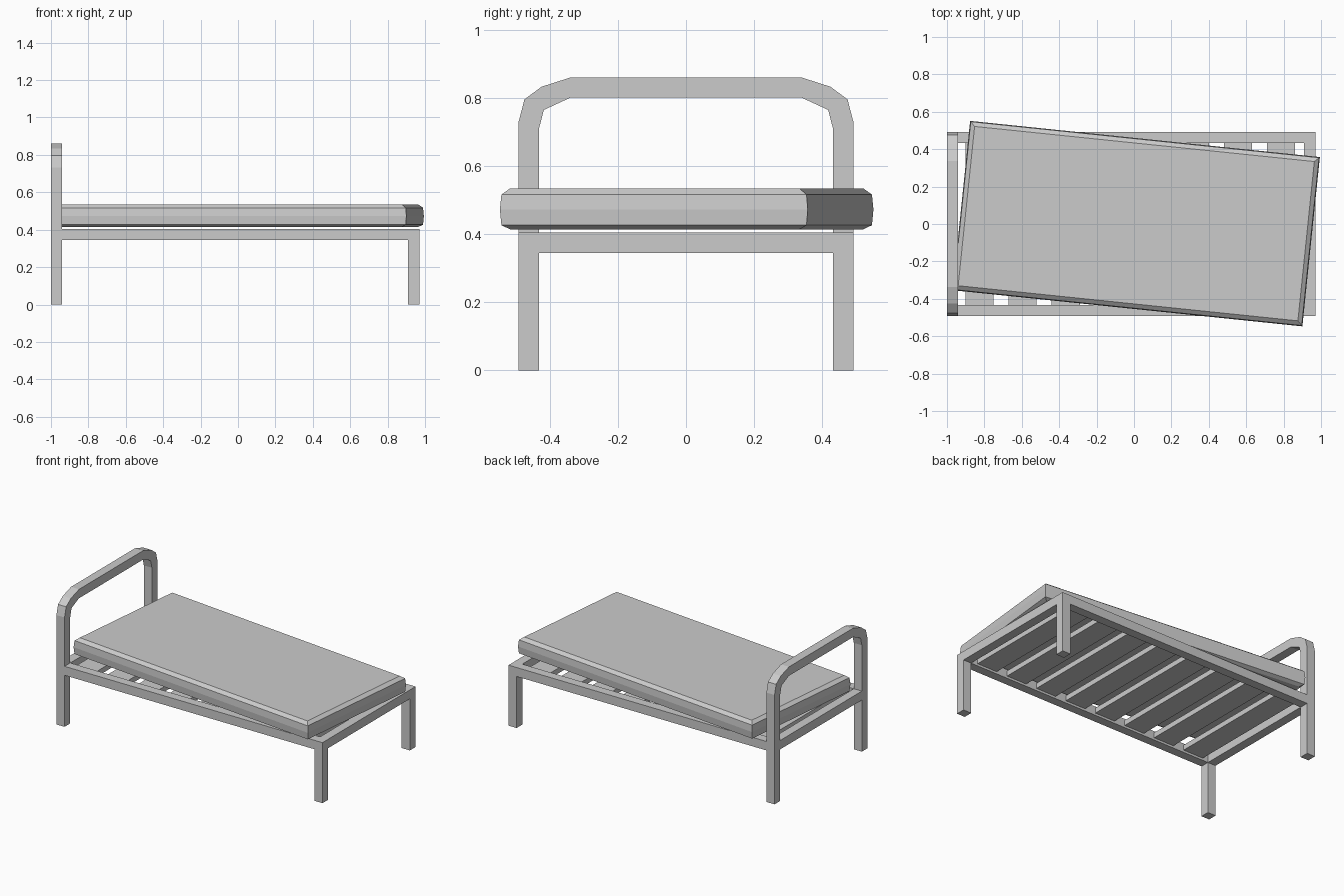
import bpy, bmesh, math
from mathutils import Matrix, Vector

if "Cube" in bpy.data.objects:
    bpy.data.objects.remove(bpy.data.objects["Cube"])

grey = bpy.data.materials.new("plain_grey")
grey.use_nodes = True
GREY = (0.6, 0.6, 0.6, 1)
grey.diffuse_color = GREY
grey.node_tree.nodes["Principled BSDF"].inputs["Base Color"].default_value = GREY


def finish(name, bm):
    bmesh.ops.recalc_face_normals(bm, faces=bm.faces)
    mesh = bpy.data.meshes.new(name)
    bm.to_mesh(mesh)
    bm.free()
    mesh.materials.append(grey)
    obj = bpy.data.objects.new(name, mesh)
    bpy.context.collection.objects.link(obj)
    return obj


def box(name, x, y, z):
    """Box from (min, max) ranges."""
    bm = bmesh.new()
    size = Vector((x[1] - x[0], y[1] - y[0], z[1] - z[0]))
    centre = Vector((sum(x), sum(y), sum(z))) / 2
    place = Matrix.Translation(centre) @ Matrix.Diagonal(size).to_4x4()
    bmesh.ops.create_cube(bm, size=1, matrix=place)
    return finish(name, bm)


def mirrored(points):
    return [(-y, z) for y, z in reversed(points)]


OUT, IN = 0.492, 0.432      # frame half widths
BACK, FOOT = -1.0, 0.97     # frame ends
TUBE = 0.06
RAIL = (0.345, 0.405)

# Headboard: bent square tube with both legs, facing along x
outer = [(-OUT, 0), (-OUT, 0.732), (-0.475, 0.797), (-0.425, 0.834), (-0.338, 0.862)]
inner = [(-0.34, 0.802), (-0.418, 0.766), (-IN, 0.712), (-IN, 0)]
outline = outer + mirrored(outer) + mirrored(inner) + inner
bm = bmesh.new()
face = bm.faces.new([bm.verts.new((BACK, y, z)) for y, z in outline])
tube = bmesh.ops.extrude_face_region(bm, geom=[face])
moved = [v for v in tube["geom"] if isinstance(v, bmesh.types.BMVert)]
bmesh.ops.translate(bm, vec=(TUBE, 0, 0), verts=moved)
# The extrusion keeps the starting face, so the tube is closed at both ends
finish("headboard", bm)

# Foot legs and side rails
for side, s in (("left", 1), ("right", -1)):
    y = sorted((s * IN, s * OUT))
    box(f"foot_leg_{side}", (FOOT - TUBE, FOOT), y, (0, RAIL[0]))
    box(f"side_rail_{side}", (BACK + TUBE, FOOT), y, RAIL)

# Cross rails at both ends
box("head_rail", (BACK, BACK + TUBE), (-IN, IN), RAIL)
box("foot_rail", (FOOT - TUBE, FOOT), (-IN, IN), RAIL)

# Slats between the side rails
for i in range(8):
    x = -0.9 + 0.23 * i
    box(f"slat_{i + 1}", (x, x + 0.15), (-IN, IN), (0.36, 0.395))

# Mattress: stacked rectangular rings, slightly bulging, lying askew
LENGTH, WIDTH = 1.88, 0.91
bm = bmesh.new()
rings = []
for z, inset in ((0.415, 0.027), (0.427, 0.004), (0.473, 0), (0.517, 0.004), (0.535, 0.027)):
    hx, hy = LENGTH / 2 - inset, WIDTH / 2 - inset
    rings.append([bm.verts.new((sx * hx, sy * hy, z))
                  for sx, sy in ((-1, -1), (1, -1), (1, 1), (-1, 1))])
for low, high in zip(rings, rings[1:]):
    for i in range(4):
        j = (i + 1) % 4
        bm.faces.new((low[i], low[j], high[j], high[i]))
bm.faces.new(rings[0][::-1])
bm.faces.new(rings[-1])
mattress = finish("mattress", bm)
mattress.rotation_euler.z = math.radians(-5.9)
mattress.location = (0.012, 0.002, 0)
